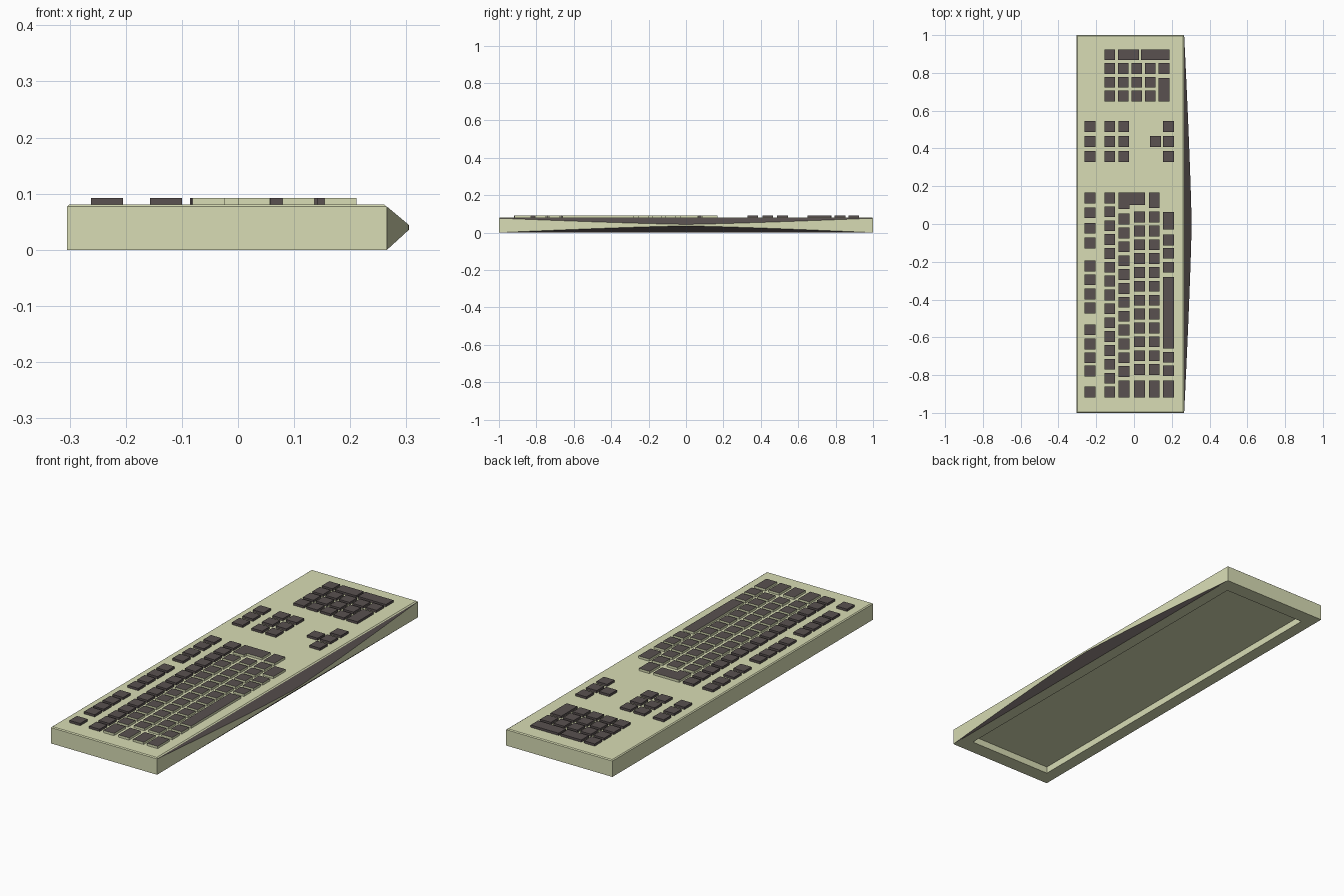
import bpy, bmesh

if "Cube" in bpy.data.objects:
    bpy.data.objects.remove(bpy.data.objects["Cube"])


def material(name, rgb):
    m = bpy.data.materials.new(name)
    m.diffuse_color = (*rgb, 1)
    m.use_nodes = True
    m.node_tree.nodes["Principled BSDF"].inputs["Base Color"].default_value = m.diffuse_color
    return m


CREAM = material("cream_plastic", (0.69, 0.72, 0.46))
DARK = material("dark_plastic", (0.10, 0.082, 0.08))


def finish(name, bm):
    bmesh.ops.recalc_face_normals(bm, faces=bm.faces[:])
    me = bpy.data.meshes.new(name)
    bm.to_mesh(me)
    bm.free()
    me.materials.append(CREAM)
    me.materials.append(DARK)
    ob = bpy.data.objects.new(name, me)
    bpy.context.collection.objects.link(ob)
    return ob


def skin(bm, rings, caps=True):
    """Join successive rings of points with quads and cap both ends."""
    vs = [[bm.verts.new(p) for p in r] for r in rings]
    sides = []
    for a, b in zip(vs, vs[1:]):
        n = len(a)
        for i in range(n):
            j = (i + 1) % n
            sides.append(bm.faces.new((a[i], a[j], b[j], b[i])))
    ends = [bm.faces.new(vs[0]), bm.faces.new(vs[-1])] if caps else []
    return sides, ends


def rect(x0, x1, y, z):
    return [(x0, -y, z), (x1, -y, z), (x1, y, z), (x0, y, z)]


# Case: recessed underside, straight walls, small chamfer round the top
X0, X1 = -0.305, 0.265
bm = bmesh.new()
skin(bm, [rect(-0.245, 0.207, 0.927, 0.033),
          rect(-0.245, 0.207, 0.927, 0.0),
          rect(X0, X1, 1.0, 0.0),
          rect(X0, X1, 1.0, 0.077),
          rect(X0 + 0.005, X1 - 0.005, 0.995, 0.081)])
finish("case", bm)

# Bowed front edge: cream nose pinched to the middle, dark slopes above and below
bm = bmesh.new()
rings = []
for i in range(33):
    y = -1 + i / 16
    t = 1 - abs(y) ** 1.25
    x = X1 + 0.0005 + 0.0395 * t
    rings.append([(X1, y, 0), (x, y, 0.036 * t), (x, y, 0.077 - 0.033 * t), (X1, y, 0.077)])
sides, _ = skin(bm, rings)
for k, f in enumerate(sides):
    f.material_index = 1 if k % 4 in (0, 2) else 0
finish("front_edge", bm)

# Keys
ZB, ZT = 0.079, 0.092
W = 0.057   # standard key width


def keys(name, outlines, cream_sides=False):
    """Make a group of keys, each extruded from its outline."""
    bm = bmesh.new()
    for o in outlines:
        sides, ends = skin(bm, [[(x, y, z) for x, y in o] for z in (ZB, ZT)])
        for f in sides:
            f.material_index = 0 if cream_sides else 1
        for f in ends:
            f.material_index = 1
    return finish(name, bm)


def box(x0, y0, x1, y1):
    return [(x0, y0), (x1, y0), (x1, y1), (x0, y1)]


def key(x, yc, w=W):
    return box(x, yc - w / 2, x + W, yc + w / 2)


ROWS = [-0.262, -0.157, -0.081, 0.0, 0.079, 0.154]
PITCH = 0.0734

# Function row and number row
keys("function_keys", [key(ROWS[0], y) for y in
     (0.138, 0.06, -0.022, -0.1, -0.222, -0.295, -0.37, -0.444,
      -0.56, -0.635, -0.708, -0.778, -0.89)])
keys("number_row", [key(ROWS[1], 0.138 - PITCH * i) for i in range(15)])

# Letter rows with wide keys at their ends
LEFT = (-0.918, -0.828)
for name, r, start in (("upper_letter_row", 2, 0.026),
                       ("middle_letter_row", 3, 0.037),
                       ("lower_letter_row", 4, 0.037)):
    outs = [key(ROWS[r], start - PITCH * i) for i in range(12)]
    outs.append(box(ROWS[r], LEFT[0], ROWS[r] + W, LEFT[1]))
    if r == 4:
        outs.append(box(ROWS[r], 0.085, ROWS[r] + W, 0.168))
    keys(name, outs, True)

# L-shaped return key
keys("return_key", [[(-0.081, 0.079), (-0.024, 0.079), (-0.024, 0.101),
                     (0.057, 0.101), (0.057, 0.168), (-0.081, 0.168)]], True)

# Space bar row
keys("space_bar_row", [box(ROWS[5], a, ROWS[5] + W, b) for a, b in
     ((-0.03, 0.063), (-0.187 + 0.074, -0.056), (-0.183, -0.127), (-0.256, -0.2),
      (-0.66, -0.28), (-0.733, -0.677), (-0.806, -0.75), LEFT)], True)

# Navigation block and arrow keys
NAV = (0.516, 0.437, 0.357)
keys("navigation_keys", [key(x, y) for x in (ROWS[0], ROWS[1], -0.083) for y in NAV])
keys("arrow_keys", [key(ROWS[5], y) for y in NAV] + [key(0.085, NAV[1])])

# Number pad: 4 x 5 grid with three long keys
COLS = [-0.157 + 0.0717 * i for i in range(5)]
PAD = (0.677, 0.75, 0.823, 0.896)
pad = [key(x, y) for x in COLS[:4] for y in PAD[:3]]
pad += [key(COLS[4], PAD[2]), key(COLS[0], PAD[3]),
        box(COLS[4], PAD[0] - W / 2, COLS[4] + W, 0.772),
        box(COLS[1], PAD[3] - W / 2, 0.027, PAD[3] + W / 2),
        box(0.037, PAD[3] - W / 2, COLS[4] + W, PAD[3] + W / 2)]
keys("number_pad", pad)
